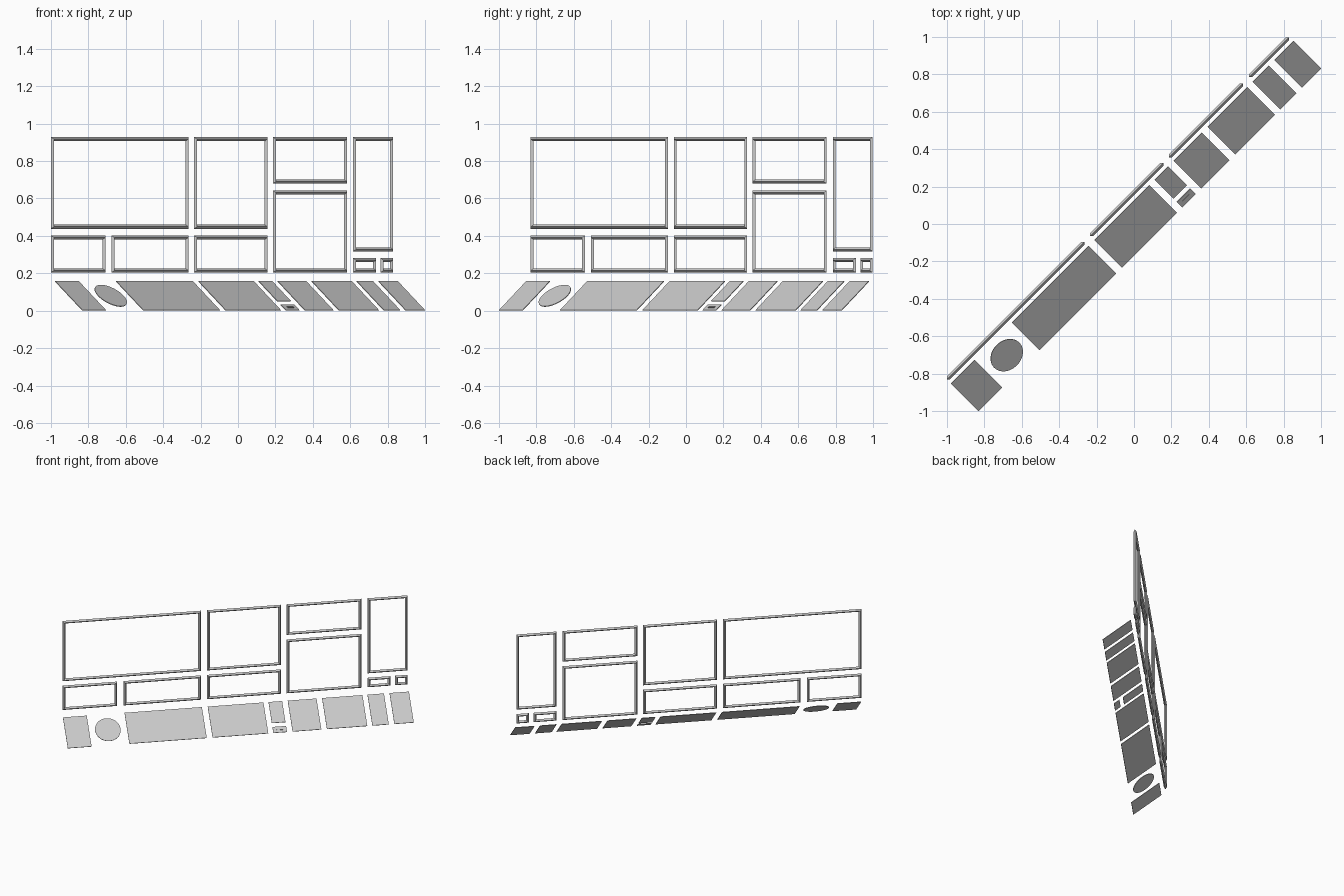
import bpy, bmesh
from math import hypot, atan2, radians
from mathutils import Matrix

cube = bpy.data.objects.get("Cube")
if cube:
    bpy.data.objects.remove(cube, do_unlink=True)


def material(name, value):
    m = bpy.data.materials.new(name)
    m.use_nodes = True
    m.diffuse_color = (value, value, value, 1)
    m.node_tree.nodes["Principled BSDF"].inputs["Base Color"].default_value = m.diffuse_color
    return m


grey = material("light grey", 0.6)
TURN = Matrix.Rotation(radians(45), 4, 'Z')      # the whole row runs diagonally
RUN, RISE, FOOT = 0.207, 0.156, 0.117            # slope of the front panels
SLOPE = hypot(RUN, RISE)
TILT = TURN @ Matrix.Translation((0, -FOOT, 0)) @ Matrix.Rotation(atan2(RISE, RUN), 4, 'X')
WALL_Y, BAR, THICK = 0.12, 0.011, 0.004


def finish(name, bm, matrix):
    bmesh.ops.recalc_face_normals(bm, faces=bm.faces)
    mesh = bpy.data.meshes.new(name)
    bm.to_mesh(mesh)
    bm.free()
    mesh.materials.append(grey)
    ob = bpy.data.objects.new(name, mesh)
    ob.matrix_world = matrix
    bpy.context.collection.objects.link(ob)


def frame(name, left, right, bottom, top):
    """Upright mitred frame of diamond section bar."""
    bm = bmesh.new()
    section = [(0, 0), (BAR, -BAR), (2 * BAR, 0), (BAR, BAR)]   # inset, depth
    rings = []
    for x, z, sx, sz in ((left, bottom, 1, 1), (right, bottom, -1, 1),
                         (right, top, -1, -1), (left, top, 1, -1)):
        rings.append([bm.verts.new((x + sx * i, WALL_Y + d, z + sz * i)) for i, d in section])
    for a in range(4):
        p, q = rings[a], rings[(a + 1) % 4]
        for k in range(4):
            n = (k + 1) % 4
            bm.faces.new((p[k], q[k], q[n], p[n]))
    finish(name, bm, TURN)


def panel(name, left, right, low=0.0, high=SLOPE, lift=0.0):
    """Thin rectangular plate lying on the slope."""
    bm = bmesh.new()
    place = Matrix.Translation(((left + right) / 2, (low + high) / 2, lift + THICK / 2))
    size = Matrix.Diagonal((right - left, high - low, THICK, 1))
    bmesh.ops.create_cube(bm, size=1, matrix=place @ size)
    finish(name, bm, TILT)


# Upright window frames
LOW, MID_LOW, MID, TOP = 0.204, 0.402, 0.438, 0.928
A, B, C, D, E, F, G, H = -1.294, -0.255, -0.212, 0.343, 0.384, 0.944, 0.99, 1.292
frame("wide_frame", A, B, MID, TOP)
frame("square_frame", C, D, MID, TOP)
frame("upper_right_frame", E, F, 0.679, TOP)
frame("lower_right_frame", E, F, LOW, 0.642)
frame("tall_frame", G, H, 0.317, TOP)
frame("lower_left_frame", A, -0.883, LOW, MID_LOW)
frame("lower_middle_frame", -0.837, B, LOW, MID_LOW)
frame("lower_square_frame", C, D, LOW, MID_LOW)
frame("small_frame", G, 1.164, LOW, 0.281)
frame("tiny_frame", 1.198, H, LOW, 0.281)

# Sloping panels in front
for i, (l, r) in enumerate([(-1.295, -1.117), (-0.834, -0.255), (-0.211, 0.206),
                            (0.388, 0.603), (0.645, 0.947), (0.985, 1.108), (1.15, 1.295)]):
    panel(f"sloping_panel_{i + 1}", l, r)
panel("short_panel", 0.244, 0.346, 0.083)
panel("label_panel", 0.244, 0.346, 0, 0.05)
panel("label_bar", 0.272, 0.318, 0.02, 0.03, THICK)

# Round panel
bm = bmesh.new()
bmesh.ops.create_cone(bm, cap_ends=True, segments=48, radius1=0.095, radius2=0.095, depth=THICK,
                      matrix=Matrix.Translation((-0.977, SLOPE / 2, THICK / 2)))
finish("round_panel", bm, TILT)
